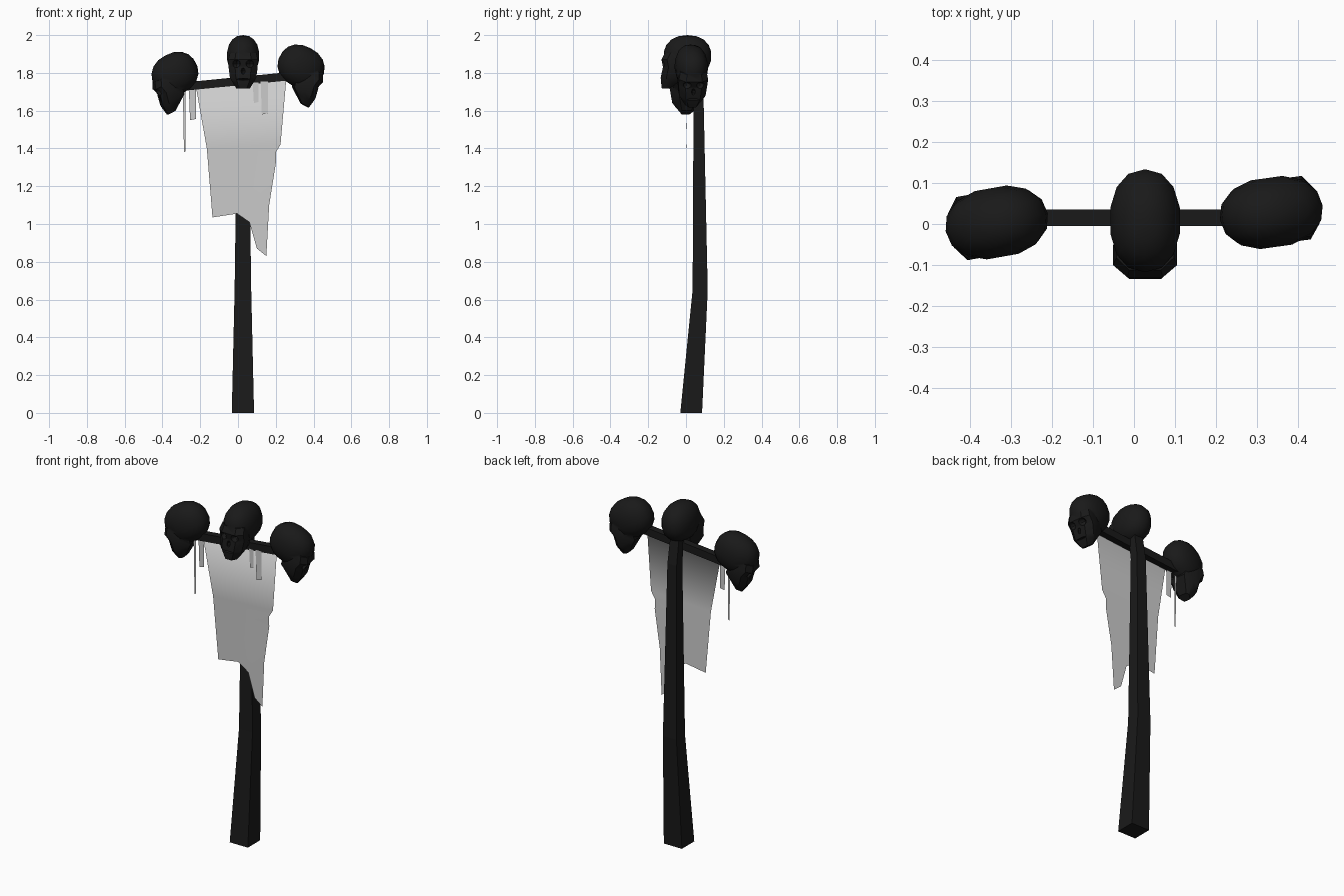
import bpy, bmesh
from math import radians
from mathutils import Vector

if "Cube" in bpy.data.objects:
    bpy.data.objects.remove(bpy.data.objects["Cube"])


def material(name, v):
    m = bpy.data.materials.new(name)
    m.diffuse_color = (v, v, v, 1)
    m.use_nodes = True
    m.node_tree.nodes["Principled BSDF"].inputs["Base Color"].default_value = m.diffuse_color
    return m


dark = material("charred_dark", 0.01)


def obj_from_bm(name, bm, mat=None, smooth=None):
    bmesh.ops.recalc_face_normals(bm, faces=bm.faces)
    me = bpy.data.meshes.new(name)
    bm.to_mesh(me)
    bm.free()
    o = bpy.data.objects.new(name, me)
    bpy.context.collection.objects.link(o)
    if mat:
        me.materials.append(mat)
    if smooth:
        shade(o, smooth)
    return o


def shade(o, angle):
    bpy.ops.object.select_all(action='DESELECT')
    o.select_set(True)
    bpy.context.view_layer.objects.active = o
    bpy.ops.object.shade_smooth_by_angle(angle=radians(angle))


def loft(rings):
    """Closed solid through rings with equal point counts."""
    bm = bmesh.new()
    vs = [[bm.verts.new(p) for p in r] for r in rings]
    n = len(rings[0])
    for a, b in zip(vs, vs[1:]):
        for i in range(n):
            j = (i + 1) % n
            bm.faces.new((a[i], a[j], b[j], b[i]))
    bm.faces.new(vs[0])
    bm.faces.new(vs[-1])
    return bm


def rect(x0, x1, y0, y1, z):
    return [(x0, y0, z), (x1, y0, z), (x1, y1, z), (x0, y1, z)]


# Bent, tapering square post
obj_from_bm("post", loft([
    rect(-0.033, 0.085, -0.03, 0.085, 0),
    rect(-0.018, 0.070, 0.035, 0.115, 0.65),
    rect(-0.004, 0.056, 0.04, 0.093, 1.66),
    rect(-0.002, 0.054, 0.02, 0.07, 1.80)]), dark)

# Tilted crossbar
obj_from_bm("crossbar", loft([
    [(x, y, z + dz) for y, dz in ((-.005, -.022), (.035, -.022), (.035, .022), (-.005, .022))]
    for x, z in ((-0.29, 1.727), (0.30, 1.785))]), dark)


# Skull master: cranium + lofted face and jaw, with sockets cut out
def ellipsoid(name, c, r, seg=14, rings=9, power=1.0):
    bm = bmesh.new()
    bmesh.ops.create_uvsphere(bm, u_segments=seg, v_segments=rings, radius=1)
    for v in bm.verts:
        q = [abs(k) ** power * (1 if k > 0 else -1) for k in v.co]
        v.co = [c[i] + q[i] * r[i] for i in range(3)]
    return obj_from_bm(name, bm, dark)


def face_ring(z, w, front, back):
    m = (front + back) / 2
    return [(-w * .55, front, z), (w * .55, front, z), (w, front + .03, z), (w, m + .01, z),
            (w * .7, back, z), (-w * .7, back, z), (-w, m + .01, z), (-w, front + .03, z)]


cranium = ellipsoid("skull_master", (0, 0.008, 0.03), (0.0875, 0.127, 0.11), power=0.9)
face = obj_from_bm("face_helper", loft([
    face_ring(0.045, 0.070, -0.112, 0.0),
    face_ring(0.01, 0.078, -0.130, 0.0),
    face_ring(-0.03, 0.077, -0.122, 0.005),
    face_ring(-0.085, 0.070, -0.134, -0.005),
    face_ring(-0.11, 0.056, -0.132, -0.04),
    face_ring(-0.142, 0.036, -0.128, -0.085)]), dark)
helpers = [(face, 'UNION')]
for s in (-1, 1):
    helpers.append((ellipsoid("eye_helper", (s * .036, -.13, -.012), (.023, .035, .021), 8, 6), 'DIFFERENCE'))
helpers.append((ellipsoid("nose_helper", (0, -.13, -.05), (.012, .025, .018), 6, 4), 'DIFFERENCE'))
helpers.append((ellipsoid("mouth_helper", (0, -.138, -.094), (.04, .018, .005), 8, 4), 'DIFFERENCE'))
for o, op in helpers:
    mod = cranium.modifiers.new(op.lower(), 'BOOLEAN')
    mod.operation, mod.object, mod.solver = op, o, 'EXACT'
dg = bpy.context.evaluated_depsgraph_get()
skull_mesh = bpy.data.meshes.new_from_object(cranium.evaluated_get(dg))
for o in [cranium] + [h for h, _ in helpers]:
    bpy.data.objects.remove(o)

# Three placed skulls: one upright, two bowed outward
for name, loc, pitch, yaw in (("skull_centre", (0.027, 0, 1.86), 0, 0),
                              ("skull_left", (-0.327, 0.005, 1.765), 28, -80),
                              ("skull_right", (0.327, 0.027, 1.803), 28, 98)):
    o = bpy.data.objects.new(name, skull_mesh.copy())
    bpy.context.collection.objects.link(o)
    o.location = loc
    o.rotation_euler = (radians(pitch), 0, radians(yaw))
    shade(o, 35)

# Torn cloth sheet, top edge tucked under the bar
bm = bmesh.new()
lip = [bm.verts.new(p) for p in ((-.22, .025, 1.725), (.255, .025, 1.775))]
top = [bm.verts.new(p) for p in ((-.22, -.004, 1.71), (.255, -.004, 1.76))]
mid = [bm.verts.new(p) for p in ((-.165, .004, 1.40), (.225, .004, 1.42))]
tear = [(.20, 1.38), (.10, 1.337), (.20, 1.32), (.165, 1.10), (.15, .83), (.10, .87),
        (.06, 1.01), (.02, 1.305), (-.005, 1.055), (-.135, 1.035)]
low = [bm.verts.new((x, .004 + (1.4 - z) * .015, z)) for x, z in tear]
bm.faces.new((lip[0], lip[1], top[1], top[0]))
bm.faces.new((top[0], top[1], mid[1], mid[0]))
f = bm.faces.new([mid[0], mid[1]] + low)
bmesh.ops.triangulate(bm, faces=[f])
obj_from_bm("torn_cloth", bm, None, 89)

# Loose hanging strips
for i, (x0, x1, zt, zb, y) in enumerate(((-.292, -.278, 1.71, 1.38, .004), (-.26, -.223, 1.715, 1.55, .004),
                                         (.078, .108, 1.75, 1.64, -.008), (.12, .158, 1.755, 1.58, -.008))):
    bm = bmesh.new()
    bm.faces.new([bm.verts.new(p) for p in ((x0, y, zt), (x0 + .006, y, zb),
                                            (x1, y, zb + .006), (x1, y, zt))])
    obj_from_bm("cloth_strip_%d" % (i + 1), bm)
